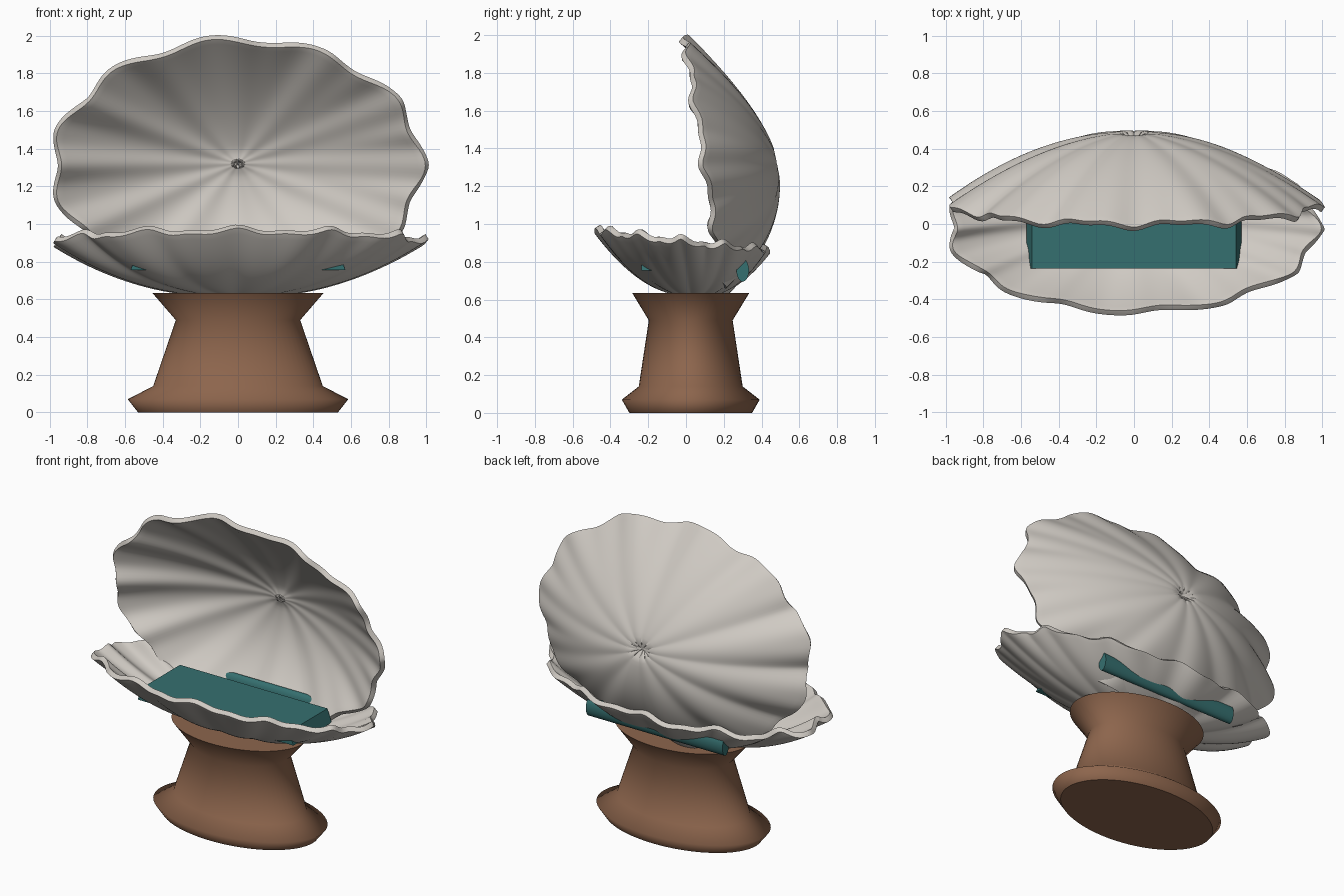
import bpy, bmesh, math
from mathutils import Vector

if "Cube" in bpy.data.objects:
    bpy.data.objects.remove(bpy.data.objects["Cube"])


def material(name, rgb):
    m = bpy.data.materials.new(name)
    m.use_nodes = True
    m.diffuse_color = (*rgb, 1)
    bsdf = next(n for n in m.node_tree.nodes if n.type == 'BSDF_PRINCIPLED')
    bsdf.inputs["Base Color"].default_value = (*rgb, 1)
    return m


PEARL = material("pearl_grey", (0.63, 0.595, 0.55))
BROWN = material("warm_brown", (0.265, 0.13, 0.073))
TEAL = material("deep_teal", (0.036, 0.16, 0.16))


def finish(bm, name, mat, sharp_edges=()):
    """Smooth shading everywhere except along the given edges."""
    for f in bm.faces:
        f.smooth = True
    for e in sharp_edges:
        e.smooth = False
    mesh = bpy.data.meshes.new(name)
    bm.to_mesh(mesh)
    bm.free()
    mesh.materials.append(mat)
    ob = bpy.data.objects.new(name, mesh)
    bpy.context.collection.objects.link(ob)
    return ob


def skin(bm, rings):
    """Bridge a list of closed vertex rings with quads."""
    for a, b in zip(rings, rings[1:]):
        n = len(a)
        for i in range(n):
            j = (i + 1) % n
            bm.faces.new((a[i], a[j], b[j], b[i]))


def shell(name, centre, rise, hub, power, lean, steps=26, segs=198):
    """Fluted bowl: oval scalloped rim around centre, deepest at centre + hub."""
    centre, rise, hub = Vector(centre), Vector(rise), Vector(hub)
    axis = hub.normalized()
    bm = bmesh.new()

    def point(r, t):
        scallop = 1 + 0.03 * r * math.cos(11 * t)
        u = t - math.pi / 2
        flute = 0.014 * r ** 1.2 * math.cos(12 * u)
        flute += 0.008 * r ** 4 * math.cos(24 * u)
        pucker = 0.02 * math.exp(-(r / 0.06) ** 2)
        flat = Vector((0.965 * math.cos(t), 0, 0)) + rise * math.sin(t)
        depth = 1 - r ** (power + lean * math.sin(t))
        return centre + flat * r * scallop + hub * depth - axis * (flute + pucker)

    rings = [[bm.verts.new(point(k / steps, math.tau * i / segs)) for i in range(segs)]
             for k in range(1, steps + 1)]
    skin(bm, rings)
    tip = bm.verts.new(point(0, 0))
    for i in range(segs):
        bm.faces.new((tip, rings[0][i], rings[0][(i + 1) % segs]))
    bm.normal_update()
    if tip.normal.dot(axis) < 0:
        bmesh.ops.reverse_faces(bm, faces=bm.faces[:])
    ob = finish(bm, name, PEARL)
    wall = ob.modifiers.new("wall", 'SOLIDIFY')
    wall.thickness = 0.032
    wall.offset = -1
    lip = ob.modifiers.new("rounded_lip", 'BEVEL')
    lip.width = 0.014
    lip.segments = 5
    lip.limit_method = 'ANGLE'
    lip.angle_limit = math.radians(60)


# Two halves of the open shell
shell("lower_shell", (0, -0.02, 0.925), (0, -0.43, 0.05), (0, 0.05, -0.28), 2.3, 0.35)
shell("upper_shell", (0, 0.085, 1.31), (0, -0.1, 0.655), (0, 0.37, 0.01), 1.9, -0.28)

# Oval waisted pedestal: half width, half depth, height
profile = [(0.53, 0.325, 0), (0.585, 0.365, 0.07), (0.45, 0.275, 0.14),
           (0.33, 0.222, 0.49), (0.455, 0.31, 0.635)]
bm = bmesh.new()
rings = [[bm.verts.new((w * math.cos(math.tau * i / 64),
                        0.025 + d * math.sin(math.tau * i / 64), z))
          for i in range(64)] for w, d, z in profile]
skin(bm, rings)
caps = [bm.faces.new(rings[0][::-1]), bm.faces.new(rings[-1])]
finish(bm, "pedestal", BROWN, [e for f in caps for e in f.edges])

# Flat seat cushion, slightly narrower at the top
bm = bmesh.new()
bmesh.ops.create_cube(bm, size=1)
for v in bm.verts:
    half = 0.54 if v.co.z > 0 else 0.57
    v.co = (math.copysign(half, v.co.x), -0.035 + 0.4 * v.co.y, 0.7975 + 0.085 * v.co.z)
finish(bm, "seat", TEAL, bm.edges[:])

# Oval hinge bar along the back
bm = bmesh.new()
bmesh.ops.create_cone(bm, cap_ends=True, segments=32, radius1=1, radius2=1, depth=2)
for v in bm.verts:
    x, y, z = v.co
    v.co = (0.5 * z, 0.3 + 0.033 * y, 0.755 + 0.06 * x)
bmesh.ops.recalc_face_normals(bm, faces=bm.faces[:])
ends = [f for f in bm.faces if len(f.verts) > 4]
finish(bm, "hinge_bar", TEAL, [e for f in ends for e in f.edges])
